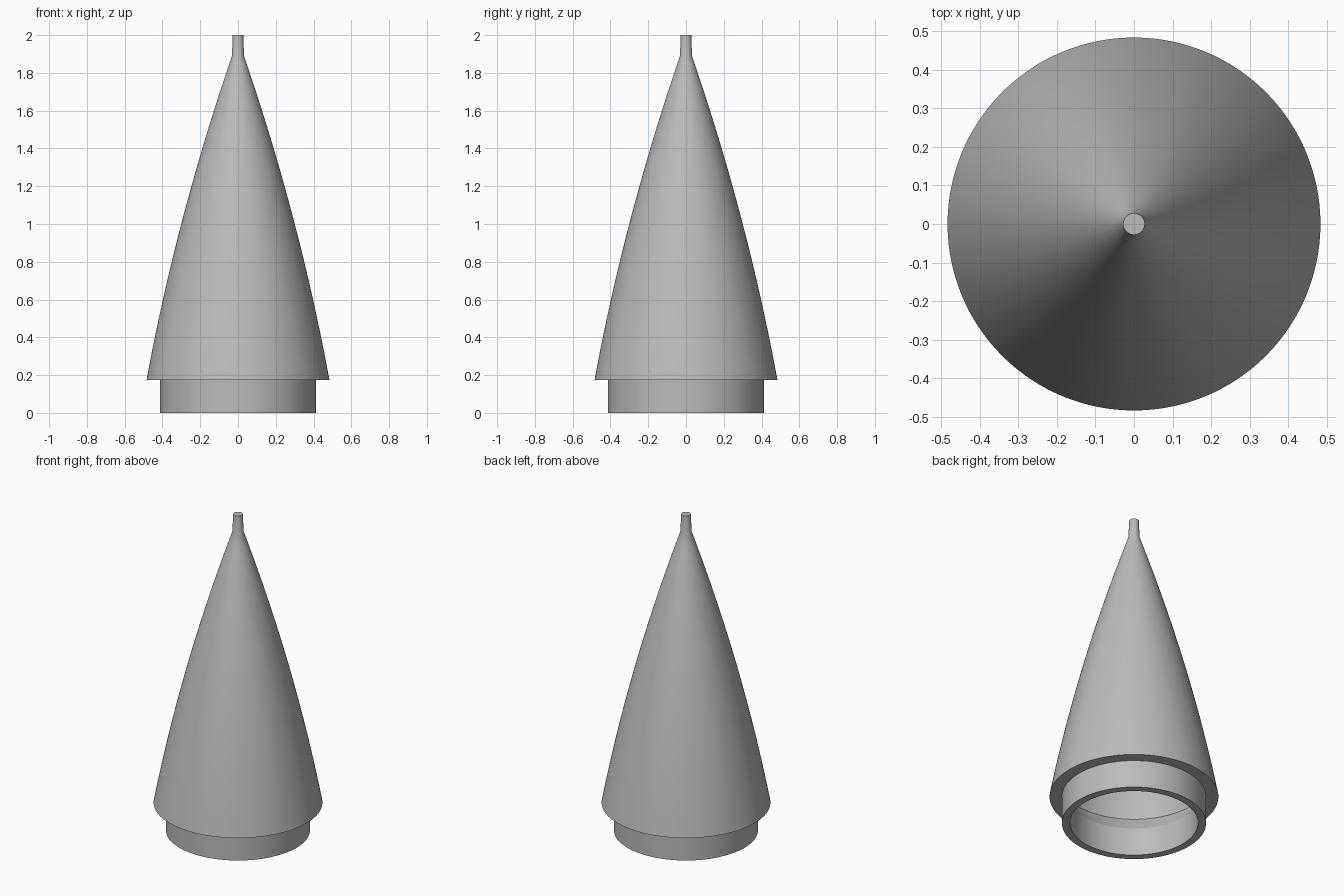
import bpy
import bmesh
import math
from mathutils import Vector

cube = bpy.data.objects.get("Cube")
if cube:
    bpy.data.objects.remove(cube, do_unlink=True)

SEGMENTS = 128

grey = bpy.data.materials.new("plain_grey")
grey.use_nodes = True
colour = (0.5, 0.5, 0.5, 1.0)
grey.diffuse_color = colour
grey.node_tree.nodes["Principled BSDF"].inputs["Base Color"].default_value = colour


def bowed_side(r0, z0, r1, z1, bulge, steps=24):
    """Profile points from (r0, z0) to (r1, z1), bowed outward."""
    points = []
    for i in range(steps + 1):
        t = i / steps
        bow = bulge * 4 * t * (1 - t)
        points.append((r0 + (r1 - r0) * t + bow, z0 + (z1 - z0) * t))
    return points


def lathe(name, profile):
    """Spin a profile of (radius, height) points around the z axis."""
    bm = bmesh.new()
    verts = [bm.verts.new((r, 0, z)) for r, z in profile]
    edges = [bm.edges.new(pair) for pair in zip(verts, verts[1:])]
    bmesh.ops.spin(bm, geom=verts + edges, cent=Vector(), axis=(0, 0, 1),
                   angle=math.tau, steps=SEGMENTS)
    bmesh.ops.remove_doubles(bm, verts=bm.verts, dist=1e-5)
    bmesh.ops.recalc_face_normals(bm, faces=bm.faces)
    mesh = bpy.data.meshes.new(name)
    bm.to_mesh(mesh)
    bm.free()
    mesh.materials.append(grey)
    obj = bpy.data.objects.new(name, mesh)
    bpy.context.collection.objects.link(obj)
    bpy.ops.object.select_all(action="DESELECT")
    obj.select_set(True)
    bpy.context.view_layer.objects.active = obj
    bpy.ops.object.shade_smooth_by_angle(angle=math.radians(20))
    return obj


# Hollow cone: collar, overhanging rim, bowed side, tip, then the inner wall
collar = [(0.367, 0), (0.413, 0), (0.413, 0.175)]
outer_side = bowed_side(0.484, 0.175, 0.032, 1.89, 0.034)
tip = [(0.028, 2.0), (0, 2.0)]
inner_side = bowed_side(0.425, 0.27, 0, 1.8, 0.032)
inner_collar = [(0.367, 0.175), (0.367, 0)]
lathe("hollow_cone", collar + outer_side + tip + inner_side[::-1] + inner_collar)
